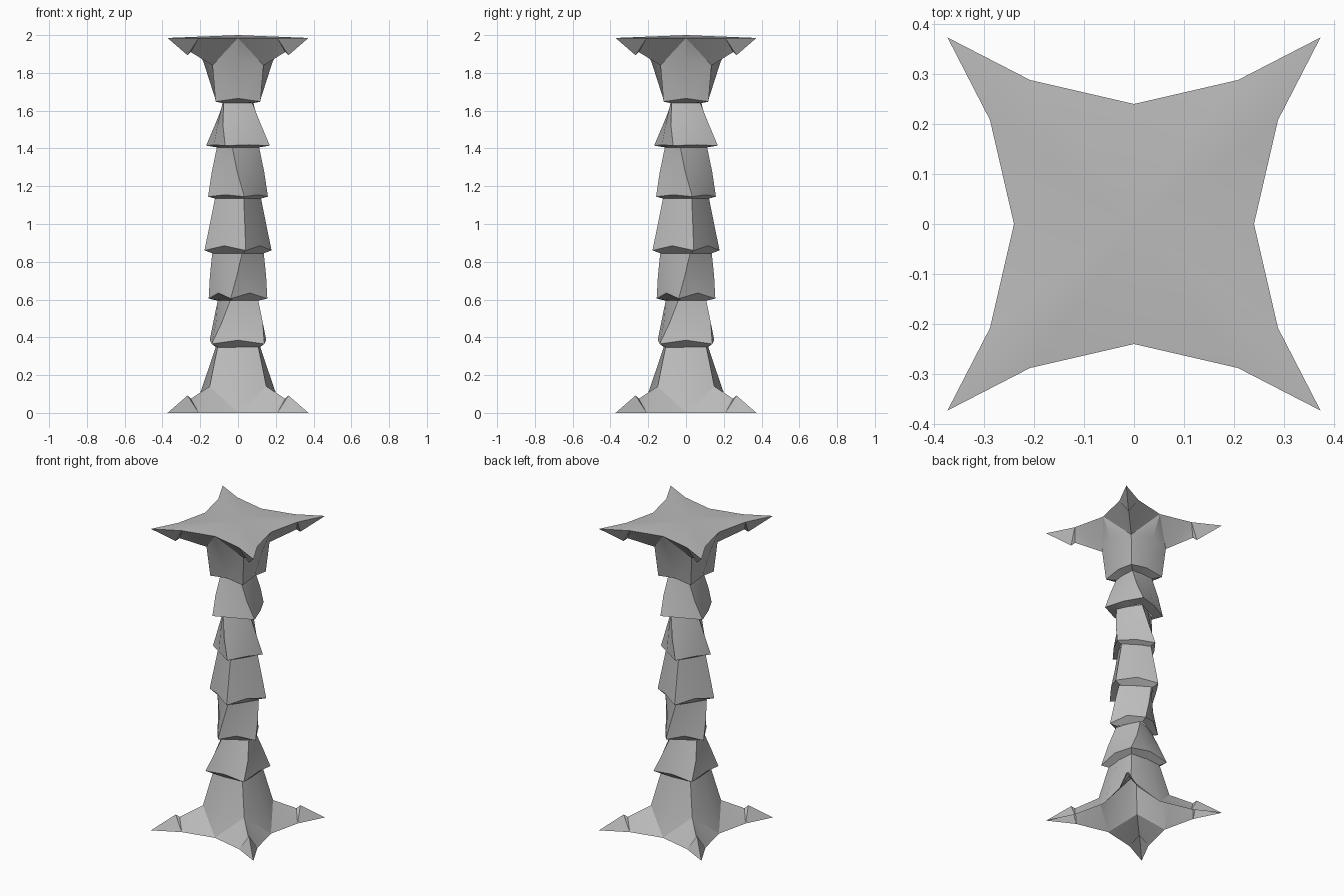
import bpy, bmesh
from math import cos, sin, radians, pi

cube = bpy.data.objects.get("Cube")
if cube:
    bpy.data.objects.remove(cube)

stone = bpy.data.materials.new("grey stone")
stone.use_nodes = True
colour = (0.5, 0.5, 0.5, 1)
stone.diffuse_color = colour
stone.node_tree.nodes["Principled BSDF"].inputs["Base Color"].default_value = colour


def finish(name, bm):
    bmesh.ops.remove_doubles(bm, verts=bm.verts, dist=0.0005)
    bmesh.ops.recalc_face_normals(bm, faces=bm.faces)
    mesh = bpy.data.meshes.new(name)
    bm.to_mesh(mesh)
    bm.free()
    mesh.materials.append(stone)
    obj = bpy.data.objects.new(name, mesh)
    bpy.context.collection.objects.link(obj)
    bpy.ops.object.select_all(action='DESELECT')
    obj.select_set(True)
    bpy.context.view_layer.objects.active = obj
    bpy.ops.object.shade_smooth_by_angle(angle=radians(30))
    return obj


def ring(bm, corner, z, twist=0, mid=0.76, lift=0.0):
    """Four corners and four side middles; lift raises the middles."""
    verts = []
    for i in range(8):
        a = radians(45 * i - 45 + twist)
        r = corner * (mid if i % 2 else 1)
        verts.append(bm.verts.new((r * cos(a), r * sin(a), z + lift * (i % 2))))
    return verts


def bridge(bm, rings):
    for a, b in zip(rings, rings[1:]):
        for i in range(8):
            j = (i + 1) % 8
            bm.faces.new((a[i], a[j], b[j], b[i]))


# Twisted, overlapping shaft tiers:
# top z, top radius, top twist, bottom z, bottom radius, bottom twist, middle lift
tiers = [
    (0.595, 0.115, 24, 0.365, 0.197, 0, 0.02),
    (0.845, 0.138, 54, 0.605, 0.160, 31, 0.03),
    (1.135, 0.126, 59, 0.86, 0.182, 58, 0.025),
    (1.405, 0.116, 30, 1.145, 0.162, 57, 0.01),
    (1.640, 0.108, 0, 1.415, 0.182, 23, 0.004),
]
below = (0.345, 0.148, 0)
for n, (zt, rt, tt, zb, rb, tb, lift) in enumerate(tiers, 1):
    bm = bmesh.new()
    bridge(bm, [
        ring(bm, rt, zt, tt),
        ring(bm, (rt + rb) / 2, (zt + zb) / 2, (tt + tb) / 2),
        ring(bm, rb, zb, tb, lift=lift),
        ring(bm, below[1], below[0], tb),
    ])
    finish(f"shaft_tier_{n}", bm)
    below = (zt, rt, tt)


def clawed_end(name, z_of, neck, shoulder, closed):
    """Flared block with four clawed arms; z_of maps height above the rim."""
    bm = bmesh.new()
    neck_rings = [ring(bm, r, z_of(h), 0, mid, lift) for r, h, mid, lift in neck]
    bridge(bm, neck_rings)
    (c, ch), (m, mh) = shoulder
    for k in range(4):
        a = k * pi / 2

        def v(x, y, h):
            return bm.verts.new((x * cos(a) - y * sin(a), x * sin(a) + y * cos(a), z_of(h)))

        tip = v(0.373, -0.373, 0)
        corner = v(c, -c, ch)
        notch = v(0.25, -0.25, 0.075)
        knuckle = v(0.267, -0.267, 0.092)
        ci = 2 * k
        # Each arm has a half on either side of its diagonal ridge
        for s, ni in ((0, ci - 1), (1, (ci + 1) % 8)):
            def p(x, y, h):
                return v(-y, -x, h) if s else v(x, y, h)
            side = p(0, -m, mh)
            rim = p(0, -0.24, 0)
            root = p(0.208, -0.288, 0)
            neck_c, neck_m = neck_rings[-1][ci], neck_rings[-1][ni]
            faces = [(neck_m, neck_c, corner, side), (side, corner, rim),
                     (corner, root, rim), (corner, notch, root),
                     (notch, knuckle, root), (knuckle, tip, root)]
            for f in faces:
                bm.faces.new(f)
            # Shallow pyramid over the star outline
            if closed:
                peak = v(0, 0, -0.015)
                bm.faces.new((peak, rim, root))
                bm.faces.new((peak, root, tip))
    finish(name, bm)


# Base, open underneath
clawed_end("base", lambda h: h, [(0.148, 0.365, 0.76, 0)],
           ((0.15, 0.14), (0.188, 0.14)), False)

# Capital, with the underside tucked in to the shaft
clawed_end("capital", lambda h: 1.985 - h,
           [(0.108, 0.345, 0.76, 0), (0.168, 0.337, 0.72, 0.017)],
           ((0.135, 0.145), (0.182, 0.13)), True)
